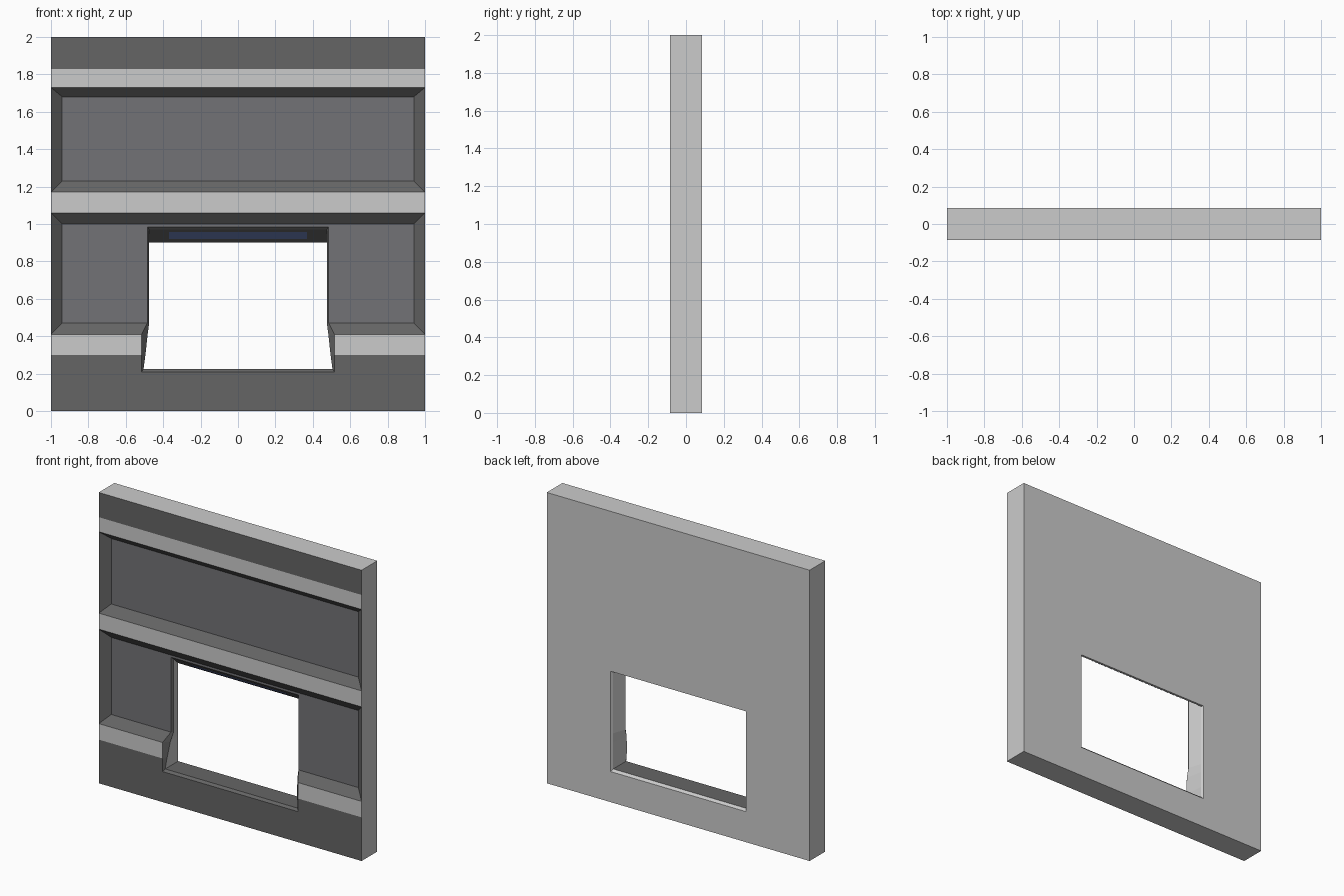
import bpy, bmesh
from mathutils import Matrix

if "Cube" in bpy.data.objects:
    bpy.data.objects.remove(bpy.data.objects["Cube"])

F, R, B = -0.085, -0.035, 0.085      # front plane, recessed plane, back plane
GREY, DARK, PANEL = 0, 1, 2


def material(name, rgb):
    m = bpy.data.materials.new(name)
    m.diffuse_color = (*rgb, 1)
    m.use_nodes = True
    m.node_tree.nodes["Principled BSDF"].inputs["Base Color"].default_value = m.diffuse_color
    return m


def finish(bm, name, mats):
    bmesh.ops.remove_doubles(bm, verts=bm.verts, dist=0.0005)
    # mirror the right half to the left
    bmesh.ops.mirror(bm, geom=bm.verts[:] + bm.edges[:] + bm.faces[:],
                     matrix=Matrix.Identity(4), merge_dist=0.0005, axis='X')
    bmesh.ops.remove_doubles(bm, verts=bm.verts, dist=0.0005)
    bmesh.ops.recalc_face_normals(bm, faces=bm.faces)
    me = bpy.data.meshes.new(name)
    bm.to_mesh(me)
    bm.free()
    for m in mats:
        me.materials.append(m)
    ob = bpy.data.objects.new(name, me)
    bpy.context.collection.objects.link(ob)
    return ob


bm = bmesh.new()


def face(pts, mat=GREY):
    """Face from (x, y, z) points."""
    f = bm.faces.new([bm.verts.new(p) for p in pts])
    f.material_index = mat


def flat(pts, y, mat=GREY):
    """Face in a plane of constant y from (x, z) points."""
    face([(x, y, z) for x, z in pts], mat)


def strip(z0, z1, mat, x0=0.0):
    flat([(x0, z0), (1, z0), (1, z1), (x0, z1)], F, mat)


def slopes(z0, i0, i1, z1, x_outer, x_inner):
    """Sloped border of a recessed panel: bottom, side, top."""
    face([(x_outer, F, z0), (1, F, z0), (.94, R, i0), (x_inner, R, i0)], DARK)
    face([(1, F, z0), (1, F, z1), (.94, R, i1), (.94, R, i0)], DARK)
    face([(0, F, z1), (1, F, z1), (.94, R, i1), (0, R, i1)], DARK)


# front: plinth, light bands, top strip
flat([(0, 0), (1, 0), (1, .3), (.515, .3), (.515, .21), (0, .21)], F, DARK)
strip(.30, .41, GREY, .515)
strip(1.06, 1.17, GREY)
strip(1.73, 1.83, GREY)
strip(1.83, 2.0, DARK)

# lower and upper recessed panels
slopes(.41, .47, 1.0, 1.06, .515, .485)
flat([(.485, .47), (.94, .47), (.94, 1), (0, 1), (0, .985), (.485, .985)], R, PANEL)
slopes(1.17, 1.23, 1.68, 1.73, 0, 0)
flat([(0, 1.23), (.94, 1.23), (.94, 1.68), (0, 1.68)], R, PANEL)

# window reveal, from front ring to back ring
xs = [0, .505, .505, .505, .505, .505, 0]
zs = [.225, .225, .30, .41, .47, .90, .90]
rings = [
    [(0, F, .21), (.515, F, .21), (.515, F, .30), (.515, F, .41),
     (.485, R, .47), (.485, R, .985), (0, R, .985)],
    [(0, -.07, .225), (.505, -.07, .225), (.495, -.065, .30), (.483, -.045, .41),
     (.475, -.02, .47), (.475, -.02, .97), (0, -.02, .97)],
    [(x, .07, z) for x, z in zip(xs, zs)],
    [(x and .515, B, max(z, .21) if z != .225 else .21) for x, z in zip(xs, zs)],
]
for k, (a, b) in enumerate(zip(rings, rings[1:])):
    for i in range(6):
        dark = k == 0 or (k == 1 and i in (0, 5))
        face([a[i], a[i + 1], b[i + 1], b[i]], DARK if dark else GREY)

# back with opening, end, top and bottom
face([(0, B, 0), (1, B, 0), (1, B, 2), (0, B, 2)] + rings[3][::-1])
front_edge = [(1, F, z) for z in (2, 1.83, 1.73, 1.17, 1.06, .41, .30, 0)]
face([(1, B, 0), (1, B, 2)] + front_edge)
for z in (0, 2):
    face([(0, F, z), (1, F, z), (1, B, z), (0, B, z)])

wall = finish(bm, "wall_panel", [material("grey", (.8, .8, .8)),
                                 material("dark_grey", (.13, .13, .13)),
                                 material("panel_grey", (.17, .17, .18))])

# blue light strip under the sloped soffit
bm = bmesh.new()
soffit = lambda y: .967 - (y + .02) * .07 / .09
face([(0, -.009, soffit(-.009)), (.37, -.009, soffit(-.009)),
      (.37, .042, soffit(.042)), (0, .042, soffit(.042))])
light = finish(bm, "soffit_light", [material("blue", (.15, .22, .5))])
for p in light.data.polygons:
    if p.normal.z > 0:
        p.flip()
